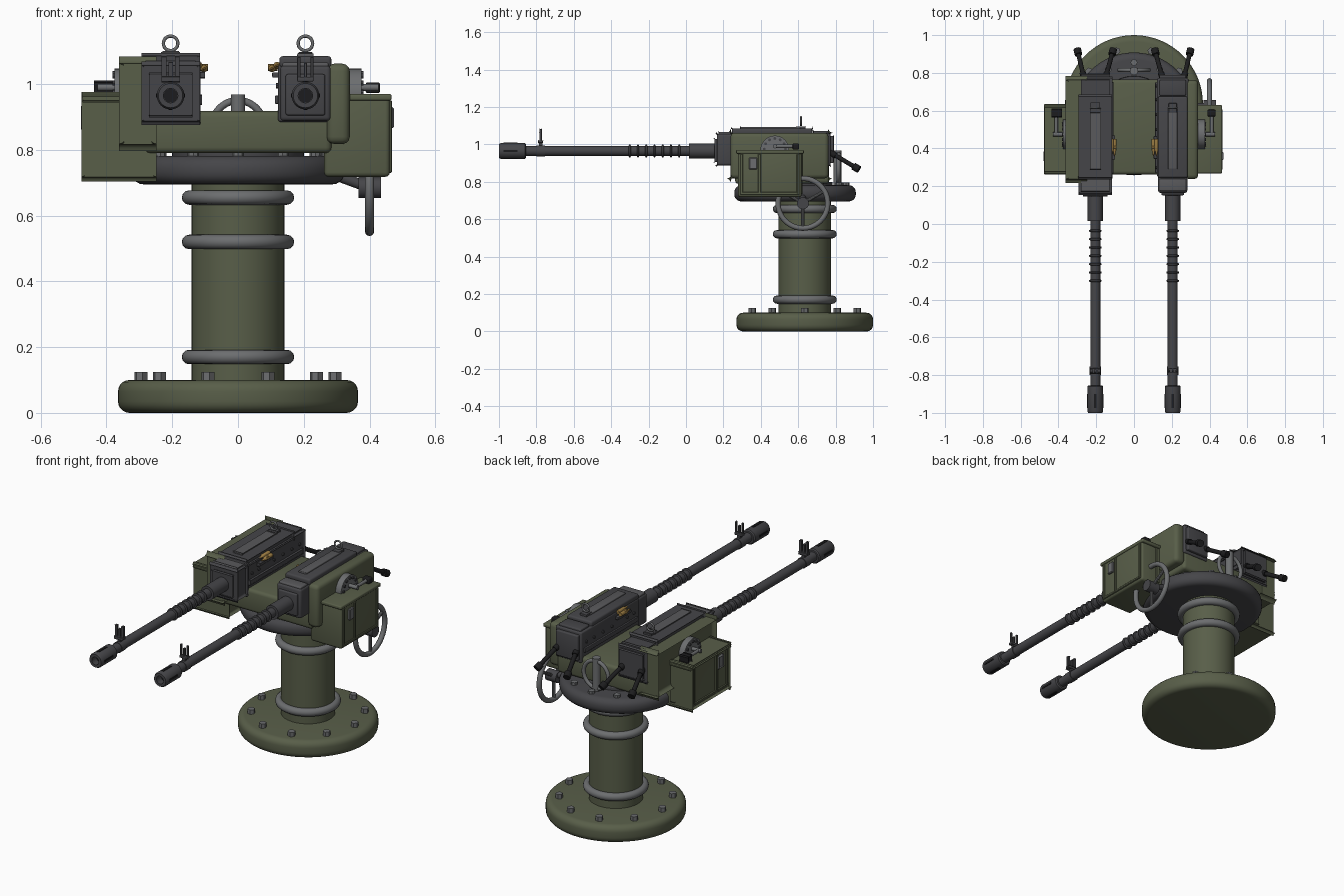
import bpy, bmesh, math
from mathutils import Vector

cube = bpy.data.objects.get("Cube")
if cube:
    bpy.data.objects.remove(cube, do_unlink=True)


def material(name, r, g, b):
    m = bpy.data.materials.new(name)
    m.use_nodes = True
    m.diffuse_color = (r, g, b, 1)
    m.node_tree.nodes["Principled BSDF"].inputs["Base Color"].default_value = (r, g, b, 1)
    return m


OLIVE = material("olive paint", .098, .112, .066)
GUN = material("gunmetal", .06, .06, .066)
STEEL = material("grey steel", .15, .155, .16)
PLATE = material("worn gunmetal", .1, .1, .106)
BLACK = material("black rubber", .012, .012, .013)
BRASS = material("brass", .36, .22, .06)
parts = []


def finish(name, bm, mat):
    bmesh.ops.recalc_face_normals(bm, faces=bm.faces)
    me = bpy.data.meshes.new(name)
    bm.to_mesh(me)
    bm.free()
    me.materials.append(mat)
    ob = bpy.data.objects.new(name, me)
    bpy.context.collection.objects.link(ob)
    parts.append(ob)
    return ob


def box(name, x, y, z, mat, bevel=0.0, side=1, segments=3):
    """Box from (low, high) ranges; side=-1 mirrors it across x."""
    bm = bmesh.new()
    bmesh.ops.create_cube(bm, size=1)
    for v in bm.verts:
        v.co = [r[0] if c < 0 else r[1] for c, r in zip(v.co, (x, y, z))]
        v.co.x *= side
    if bevel:
        bmesh.ops.bevel(bm, geom=bm.edges[:], offset=bevel, segments=segments,
                        profile=0.5, affect='EDGES')
    return finish(name, bm, mat)


def lathe(name, origin, axis, profile, mat, seg=32):
    """Spin (radius, distance) points about an axis and cap both ends."""
    bm = bmesh.new()
    origin, axis = Vector(origin), Vector(axis).normalized()
    u = axis.orthogonal().normalized()
    w = axis.cross(u)
    rings = []
    for r, d in profile:
        rings.append([bm.verts.new(origin + axis * d + r * (u * math.cos(a) + w * math.sin(a)))
                      for a in (math.tau * i / seg for i in range(seg))])
    for a, b in zip(rings, rings[1:]):
        for i in range(seg):
            j = (i + 1) % seg
            bm.faces.new((a[i], a[j], b[j], b[i]))
    bm.faces.new(rings[0])
    bm.faces.new(rings[-1])
    return finish(name, bm, mat)


def rod(name, a, b, r, mat, seg=16):
    d = Vector(b) - Vector(a)
    return lathe(name, a, d, [(r, 0), (r, d.length)], mat, seg)


def disc(name, y, z0, z1, r, round_off, mat):
    """Upright disc with rounded rims."""
    arc = [math.pi / 2 * i / 5 for i in range(6)]
    low = [(r - round_off * (1 - math.sin(a)), z0 + round_off * (1 - math.cos(a))) for a in arc]
    high = [(p, z0 + z1 - z) for p, z in reversed(low)]
    return lathe(name, (0, y, 0), (0, 0, 1), low + high, mat, 64)


def ring(name, centre, axis, major, minor, mat, seg=48):
    bpy.ops.mesh.primitive_torus_add(
        location=centre, major_radius=major, minor_radius=minor, major_segments=seg, minor_segments=12,
        rotation=Vector(axis).to_track_quat('Z', 'Y').to_euler())
    ob = bpy.context.object
    ob.name = name
    ob.data.materials.append(mat)
    parts.append(ob)


# Pedestal: base, bolts, column and its bands
CY = .635
disc("base", CY, 0, .1, .365, .035, OLIVE)
for i in range(10):
    a = math.tau * i / 10
    x, y = .295 * math.cos(a), CY + .295 * math.sin(a)
    rod("base_bolt", (x, y, .09), (x, y, .125), .02, STEEL, 6)
rod("column", (0, CY, .09), (0, CY, .71), .141, OLIVE, 48)
for z in (.17, .52, .655):
    ring("column_band", (0, CY, z), (0, 0, 1), .149, .022, STEEL)

# Turntable with bolts and a rear guard hoop
TY = .583
disc("turntable", TY, .695, .782, .325, .038, GUN)
disc("turntable_hub", TY, .77, .8, .2, .005, GUN)
for i in range(12):
    a = math.tau * i / 12
    x, y = .272 * math.cos(a), TY + .272 * math.sin(a)
    rod("turntable_bolt", (x, y, .77), (x, y, .797), .018, STEEL, 8)
rod("rear_post", (0, .81, .77), (0, .81, .968), .022, STEEL)
ring("rear_hoop", (0, .815, .872), (0, 1, 0), .078, .011, STEEL)

# Cradle between the guns
box("cradle", (-.285, .285), (.262, .765), (.79, .918), OLIVE, .018)

# Elevation handwheel, on one side only
HUB = Vector((.4, .625, .685))
ring("handwheel_rim", HUB, (1, 0, 0), .133, .014, STEEL)
rod("handwheel_hub", HUB - Vector((.033, 0, 0)), HUB + Vector((.035, 0, 0)), .032, GUN, 24)
rod("handwheel_shaft", (.25, .625, .74), HUB, .016, GUN)
for k in range(3):
    a = math.tau * k / 3 - math.pi / 2
    rod("handwheel_spoke", HUB, HUB + .133 * Vector((0, math.cos(a), math.sin(a))), .009, STEEL, 10)

GX, GZ = .205, .965
for s in (-1, 1):
    gx = s * GX

    # Armoured side wall
    box("side_wall", (.27, .34), (.238, .762), (.818, 1.062), OLIVE, .022, s)

    # Ammunition box with lid, frame ribs, latch and hinges
    box("ammo_box", (.262, .462), (.278, .618), (.718, .962), OLIVE, .014, s)
    box("ammo_lid", (.335, .467), (.268, .63), (.95, .97), OLIVE, .006, s)
    for y in (.288, .385, .592):
        box("box_rib", (.455, .469), (y, y + .016), (.735, .95), OLIVE, .003, s, 1)
    box("box_lower_rib", (.455, .468), (.288, .608), (.73, .745), OLIVE, .003, s, 1)
    for y in (.4, .49):
        box("box_rear_rib", (.3 + y / 10, .315 + y / 10), (.612, .624), (.735, .95), OLIVE, .003, s, 1)
    box("box_latch", (.455, .474), (.338, .38), (.866, .93), STEEL, .004, s, 1)

    # Elevation drum and lever
    rod("drum", (s * .33, .475, .97), (s * .375, .475, .97), .077, STEEL, 40)
    for k in range(7):
        a = math.pi * k / 6
        y, z = .475 + .057 * math.cos(a), .975 + .057 * math.sin(a)
        rod("drum_bolt", (s * .37, y, z), (s * .382, y, z), .008, GUN, 8)
    rod("lever_shaft", (s * .34, .475, .99), (s * .428, .475, .99), .011, STEEL)
    rod("lever_arm", (s * .412, .475, .99), (s * .412, .59, .99), .009, STEEL)
    box("lever_grip", (.388, .432), (.57, .605), (.973, 1.005), BLACK, .006, s)

    # Receiver, front block, back plate and layered top cover
    box("receiver", (.122, .288), (.25, .772), (.885, 1.06), GUN, .008, s)
    box("front_block", (.128, .282), (.165, .262), (.888, 1.056), GUN, .012, s)
    box("front_collar", (.145, .265), (.152, .17), (.905, 1.03), GUN, .006, s)
    box("back_plate", (.135, .275), (.765, .79), (.9, 1.045), GUN, .006, s)
    box("top_cover", (.126, .284), (.245, .675), (1.05, 1.085), GUN, .01, s)
    box("top_rear_cover", (.135, .275), (.68, .762), (1.05, 1.072), GUN, .006, s)
    box("cover_strip", (.18, .23), (.29, .61), (1.075, 1.094), PLATE, .004, s)
    box("front_bridge", (.135, .275), (.175, .24), (1.045, 1.066), PLATE, .006, s)
    for y in (.3, .36, .5, .58, .66, .73):
        for z in (.91, .995):
            rod("receiver_rivet", (s * .125, y, z), (s * .115, y, z), .008, GUN, 8)
    box("inner_rail", (.112, .126), (.27, .75), (.94, .965), GUN, .003, s)

    # Feed tray with cartridges
    box("feed_tray", (.104, .125), (.345, .465), (1.02, 1.036), GUN, .003, s)
    for k in range(2):
        x, z = s * (.103 + .016 * k), 1.047 + .01 * k
        lathe("cartridge", (x, .45, z), (0, -1, 0),
              [(.011, 0), (.011, .058), (.006, .068), (.005, .08), (.002, .09)], BRASS, 12)
    rod("feed_pin", (s * .12, .405, 1.05), (s * .092, .405, 1.05), .011, BRASS, 10)

    # Barrel, cooling rings and hollow muzzle
    rod("barrel_jacket", (gx, .165, GZ), (gx, .015, GZ), .04, GUN, 32)
    rod("barrel", (gx, .03, GZ), (gx, -.88, GZ), .0265, GUN, 24)
    for k in range(7):
        lathe("barrel_ring", (gx, -.03 - .044 * k, GZ), (0, -1, 0),
              [(.026, 0), (.034, .003), (.034, .01), (.026, .013)], GUN, 24)
    lathe("muzzle", (gx, -.855, GZ), (0, -1, 0),
          [(.036, 0), (.042, .006), (.042, .135), (.037, .145), (.022, .145), (.022, .1)], GUN, 32)
    rod("bore", (gx, -.95, GZ), (gx, -.958, GZ), .0215, BLACK, 24)
    for d in (-1, 1):
        box("muzzle_side_slot", (GX + d * .042 - .002, GX + d * .042 + .002),
            (-.975, -.9), (GZ - .006, GZ + .006), BLACK, 0, s)
        box("muzzle_slot", (GX - .006, GX + .006), (-.975, -.9),
            (GZ + d * .042 - .002, GZ + d * .042 + .002), BLACK, 0, s)

    # Front sight: clamp, foot and three prongs
    rod("sight_clamp", (gx, -.755, GZ), (gx, -.8, GZ), .03, GUN, 24)
    box("sight_foot", (GX - .025, GX + .025), (-.79, -.765), (1.008, 1.022), GUN, .003, s)
    box("sight_stem", (GX - .009, GX + .009), (-.787, -.768), (.985, 1.012), GUN, 0, s)
    for x, top in ((-.02, 1.083), (0, 1.065), (.02, 1.083)):
        box("sight_prong", (GX + x - .005, GX + x + .005), (-.784, -.771), (1.015, top), GUN, .002, s, 1)

    # Rear ring sight
    box("ring_sight_foot", (GX - .022, GX + .022), (.59, .64), (1.08, 1.097), GUN, .003, s)
    ring("ring_sight", (gx, .615, 1.124), (0, 1, 0), .022, .005, STEEL, 32)

    # Splayed rear grips with end knobs
    for inner, outer in ((.15, .112), (.265, .298)):
        a, b = Vector((s * inner, .775, .955)), Vector((s * outer, .915, .872))
        rod("grip_bar", a, b, .012, BLACK)
        along = (b - a).normalized()
        rod("grip_root", a - along * .01, a + along * .03, .017, BLACK)
        rod("grip_knob", b - along * .022, b + along * .012, .02, BLACK)

# Smooth curved surfaces, keep hard edges
bpy.ops.object.select_all(action='DESELECT')
for ob in parts:
    ob.select_set(True)
bpy.context.view_layer.objects.active = parts[0]
bpy.ops.object.shade_smooth_by_angle(angle=math.radians(35))
